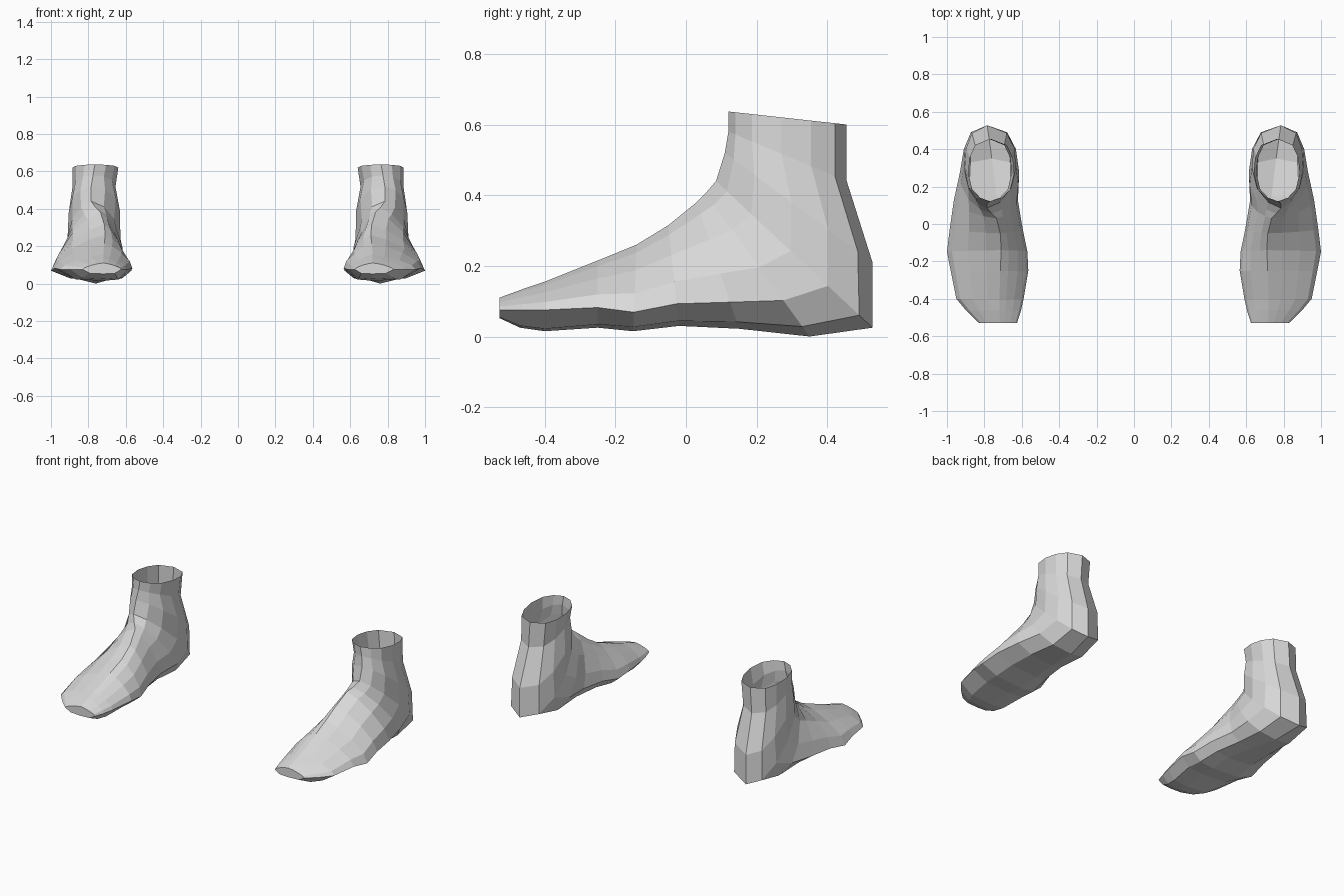
import bpy, bmesh

if "Cube" in bpy.data.objects:
    bpy.data.objects.remove(bpy.data.objects["Cube"])

leather = bpy.data.materials.new("light_grey")
leather.diffuse_color = (0.7, 0.7, 0.7, 1)
leather.use_nodes = True
leather.node_tree.nodes["Principled BSDF"].inputs["Base Color"].default_value = leather.diffuse_color

# Sections from toe to ankle opening:
# upper point (y, z), lower point (y, z), inner x, centre x, outer x,
# relative height of the widest point, blend from foot to leg cross-section
SECTIONS = [
    ((-.528, .11), (-.528, .052), .625, .72, .83, .40, 0),
    ((-.46, .135), (-.47, .025), .605, .72, .895, .45, 0),
    ((-.40, .155), (-.40, .015), .59, .72, .95, .43, 0),
    ((-.25, .215), (-.25, .025), .565, .715, .98, .30, 0),
    ((-.14, .26), (-.15, .015), .57, .71, 1.0, .22, 0),
    ((-.05, .315), (-.02, .03), .595, .715, .985, .22, 0),
    ((.03, .38), (.15, .022), .62, .735, .965, .20, .1),
    ((.055, .405), (.35, 0), .61, .76, .935, .22, .4),
    ((.085, .44), (.528, .025), .625, .785, .915, .25, .7),
    ((.11, .52), (.528, .21), .63, .785, .905, .30, 1),
    ((.12, .58), (.455, .44), .655, .775, .885, .30, 1),
    ((.12, .637), (.455, .60), .64, .765, .885, .30, 1),
]
LEG = [(.10, .68), (.30, .94), (.55, 1), (.80, .84), (.94, .48)]


def half_section(w, k):
    """Height and width fractions of one side, from sole to top ridge."""
    u = 1 - w
    foot = [(.05, .64), (w, 1), (w + .28 * u, .91),
            (w + .62 * u, .62), (w + .88 * u, .28)]
    return [(a + (c - a) * k, b + (d - b) * k)
            for (a, b), (c, d) in zip(foot, LEG)]


def build_boot(name, side):
    bm = bmesh.new()
    rings = []
    for top, low, xi, xc, xo, w, k in SECTIONS:
        def vert(f, x):
            return bm.verts.new((side * x, low[0] + (top[0] - low[0]) * f,
                                 low[1] + (top[1] - low[1]) * f))
        half = half_section(w, k)
        ring = [vert(0, xc)]
        ring += [vert(f, xc + s * (xo - xc)) for f, s in half]
        ring.append(vert(1, xc))
        ring += [vert(f, xc + s * (xi - xc)) for f, s in reversed(half)]
        rings.append(ring)
    # Skin between sections, open at the ankle
    for a, b in zip(rings, rings[1:]):
        n = len(a)
        for i in range(n):
            j = (i + 1) % n
            bm.faces.new((a[i], a[j], b[j], b[i]))
    # Blunt toe cap
    bm.faces.new(list(reversed(rings[0])))
    bmesh.ops.recalc_face_normals(bm, faces=bm.faces[:])
    mesh = bpy.data.meshes.new(name)
    bm.to_mesh(mesh)
    bm.free()
    mesh.materials.append(leather)
    bpy.context.collection.objects.link(bpy.data.objects.new(name, mesh))


# The pair
build_boot("left_boot", 1)
build_boot("right_boot", -1)
